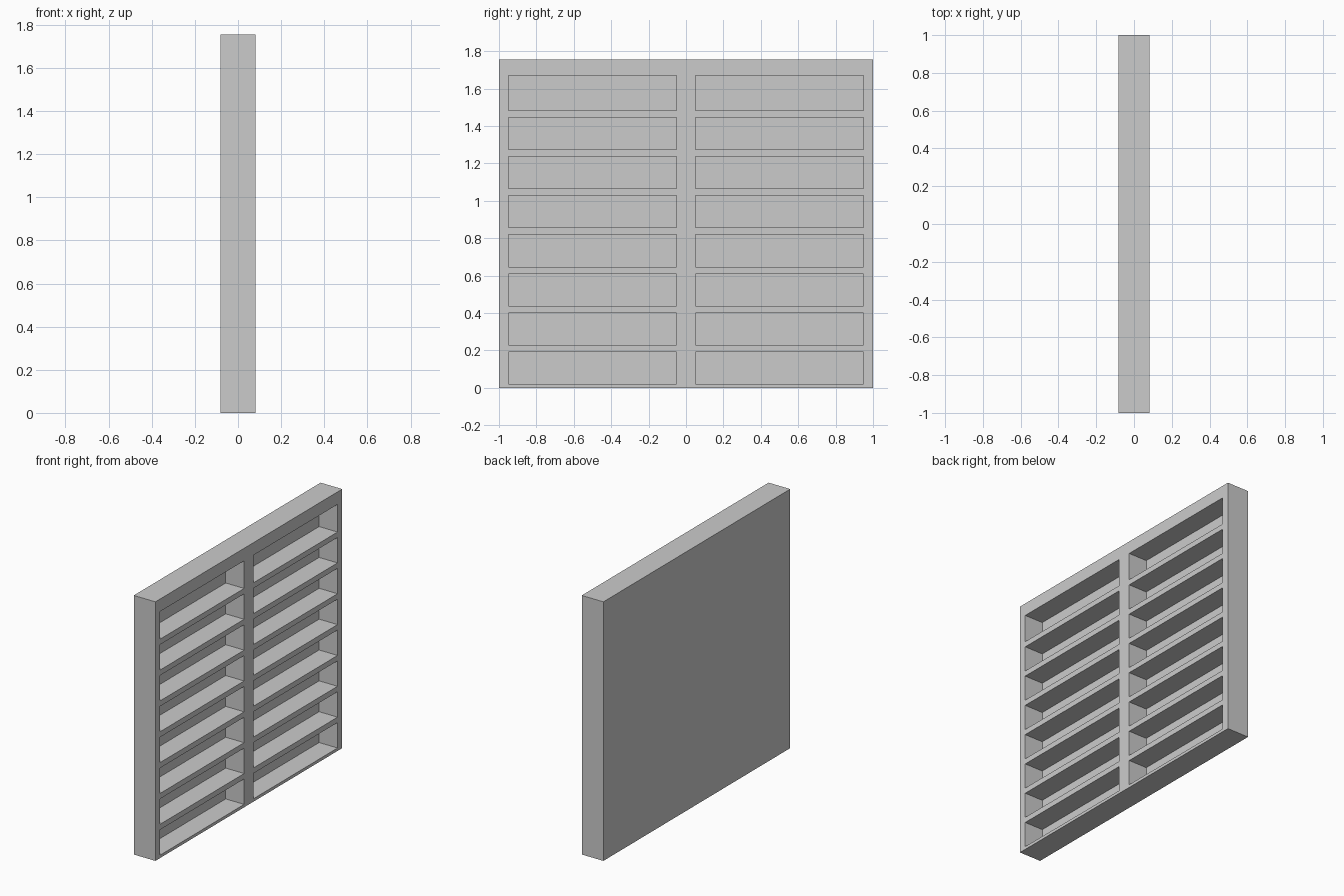
import bpy, bmesh
from mathutils import Vector

if "Cube" in bpy.data.objects:
    bpy.data.objects.remove(bpy.data.objects["Cube"])

HALF_T, HEIGHT = 0.081, 1.755      # half thickness, total height
DEPTH = 0.138                      # compartment depth
PITCH, OPENING, ROWS = 0.209, 0.172, 8

# Grid lines of the open face: two columns, eight rows (top row slightly taller)
ys = [-1, -0.95, -0.05, 0.05, 0.95, 1]
zs = [0]
for i in range(ROWS):
    z = 0.02 + i * PITCH
    zs += [z, z + OPENING if i < ROWS - 1 else 1.67]
zs.append(HEIGHT)

bm = bmesh.new()
grid = [[bm.verts.new((HALF_T, y, z)) for y in ys] for z in zs]
pockets = []
for r in range(len(zs) - 1):
    for c in range(len(ys) - 1):
        f = bm.faces.new((grid[r][c], grid[r][c + 1], grid[r + 1][c + 1], grid[r + 1][c]))
        if r % 2 and c % 2:
            pockets.append(f)

# Outer walls and plain back panel
rim = [e for e in bm.edges if e.is_boundary]
ext = bmesh.ops.extrude_edge_only(bm, edges=rim)["geom"]
bmesh.ops.translate(bm, vec=Vector((-2 * HALF_T, 0, 0)),
                    verts=[g for g in ext if isinstance(g, bmesh.types.BMVert)])
bmesh.ops.contextual_create(bm, geom=[g for g in ext if isinstance(g, bmesh.types.BMEdge)
                                      and g.is_boundary])

# Recessed compartments
for f in pockets:
    new = bmesh.ops.extrude_discrete_faces(bm, faces=[f])["faces"][0]
    bmesh.ops.translate(bm, vec=Vector((-DEPTH, 0, 0)), verts=list(new.verts))

bmesh.ops.recalc_face_normals(bm, faces=bm.faces[:])
mesh = bpy.data.meshes.new("shelf_panel")
bm.to_mesh(mesh)
bm.free()
bpy.context.collection.objects.link(bpy.data.objects.new("shelf_panel", mesh))
